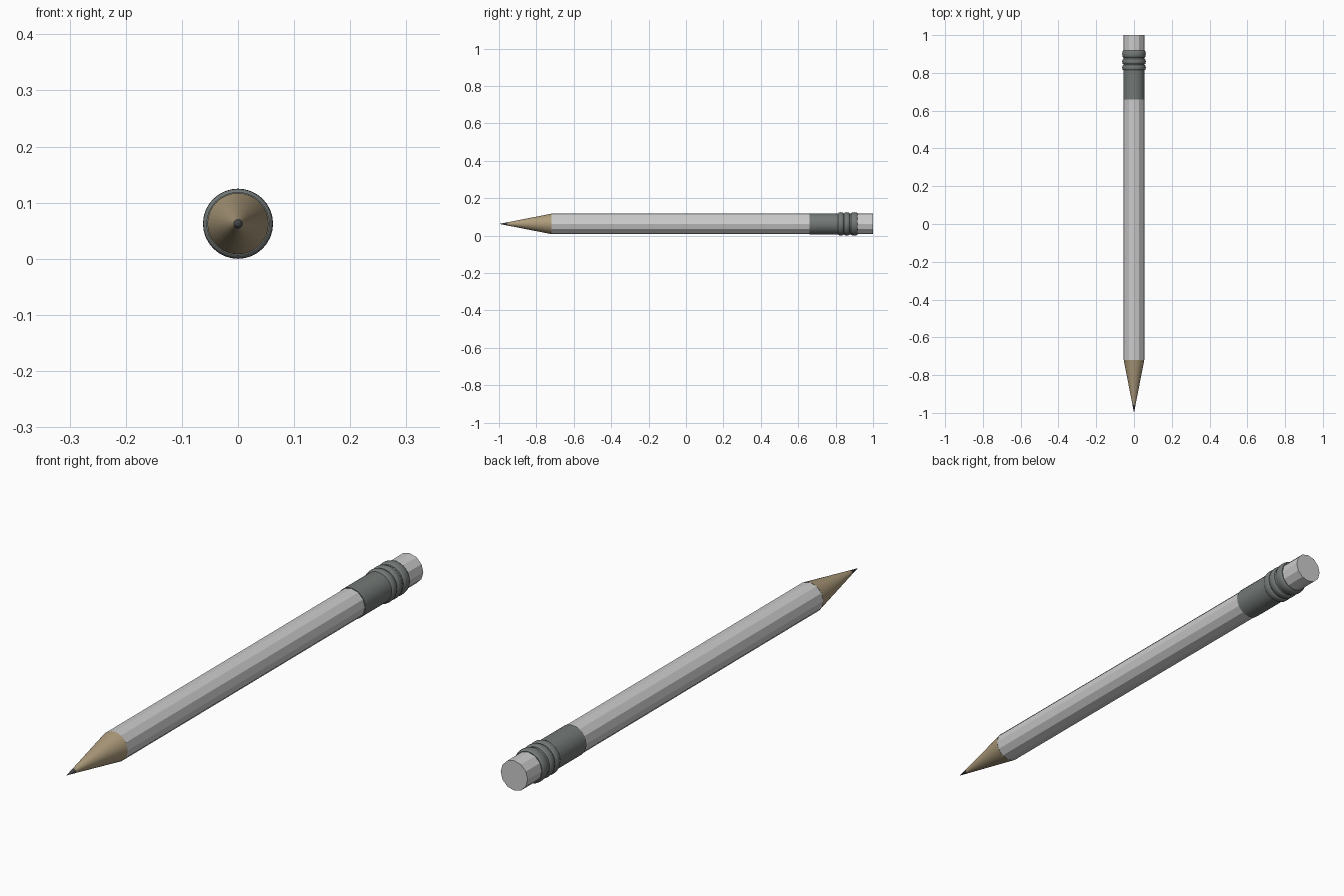
import bpy, bmesh, math

if "Cube" in bpy.data.objects:
    bpy.data.objects.remove(bpy.data.objects["Cube"])

AXIS_Z = 0.0625


def material(name, color):
    m = bpy.data.materials.new(name)
    m.diffuse_color = (*color, 1)
    m.use_nodes = True
    m.node_tree.nodes["Principled BSDF"].inputs["Base Color"].default_value = m.diffuse_color
    return m


def lathe(name, profile, sides, mat=None, smooth=False):
    """Spin (y, radius) points around the pencil axis; ends are capped."""
    bm = bmesh.new()
    rings = []
    for y, r in profile:
        if r == 0:
            rings.append([bm.verts.new((0, y, AXIS_Z))] * sides)
            continue
        rings.append([bm.verts.new((r * math.sin(2 * math.pi * i / sides), y,
                                    AXIS_Z + r * math.cos(2 * math.pi * i / sides)))
                      for i in range(sides)])
    for a, b in zip(rings, rings[1:]):
        for i in range(sides):
            j = (i + 1) % sides
            bm.faces.new(list(dict.fromkeys((a[i], a[j], b[j], b[i]))))
    for ring in (rings[0], rings[-1]):
        if len(set(ring)) > 2:
            bm.faces.new(ring)
    bmesh.ops.recalc_face_normals(bm, faces=bm.faces)
    mesh = bpy.data.meshes.new(name)
    bm.to_mesh(mesh)
    bm.free()
    ob = bpy.data.objects.new(name, mesh)
    bpy.context.collection.objects.link(ob)
    if mat:
        mesh.materials.append(mat)
    if smooth:
        bpy.ops.object.select_all(action='DESELECT')
        ob.select_set(True)
        bpy.context.view_layer.objects.active = ob
        bpy.ops.object.shade_smooth_by_angle(angle=math.radians(35))
    return ob


wood = material("wood", (0.42, 0.33, 0.2))
graphite = material("graphite", (0.06, 0.06, 0.06))
metal = material("metal", (0.17, 0.19, 0.18))

# Faceted barrel and eraser
lathe("barrel", [(-0.72, 0.055), (0.68, 0.055)], 12)
lathe("eraser", [(0.88, 0.055), (1.0, 0.055)], 12)

# Sharpened wood and graphite point
lathe("wood_tip", [(-0.72, 0.0545), (-0.955, 0.0085)], 32, wood, True)
lathe("lead_point", [(-0.955, 0.0085), (-1.0, 0)], 32, graphite, True)

# Metal ferrule: plain sleeve, then three rounded ribs
sleeve = [(0.66, 0.0565), (0.812, 0.0565)]
for centre, half in ((0.828, 0.014), (0.86, 0.014), (0.9, 0.018)):
    for k in range(7):
        t = math.pi * k / 6
        sleeve.append((centre - half * math.cos(t), 0.0565 + 0.006 * math.sin(t)))
lathe("ferrule", sleeve, 32, metal, True)
